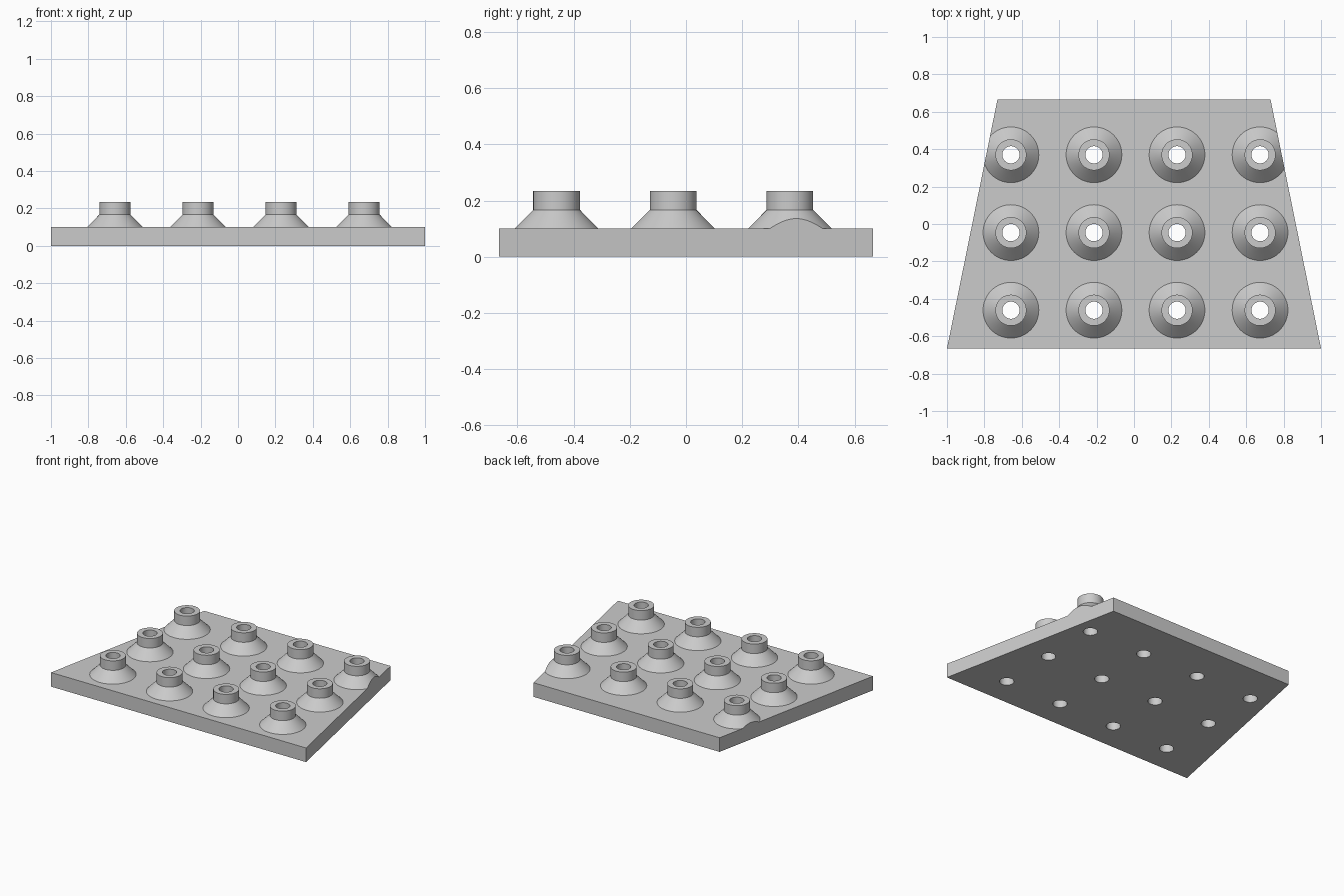
import bpy, bmesh, math

if "Cube" in bpy.data.objects:
    bpy.data.objects.remove(bpy.data.objects["Cube"])

SEG = 64
XS = [-0.658, -0.214, 0.23, 0.674]
YS = [-0.461, -0.046, 0.37]

grey = bpy.data.materials.new("plain grey")
grey.diffuse_color = (0.6, 0.6, 0.6, 1)
grey.use_nodes = True
grey.node_tree.nodes["Principled BSDF"].inputs["Base Color"].default_value = grey.diffuse_color


def make_object(name, bm):
    bmesh.ops.recalc_face_normals(bm, faces=bm.faces)
    me = bpy.data.meshes.new(name)
    bm.to_mesh(me)
    bm.free()
    me.materials.append(grey)
    ob = bpy.data.objects.new(name, me)
    bpy.context.collection.objects.link(ob)
    return ob


def prism(name, outline, z0, z1):
    bm = bmesh.new()
    face = bm.faces.new([bm.verts.new((x, y, z0)) for x, y in outline])
    ext = bmesh.ops.extrude_face_region(bm, geom=[face])["geom"]
    for v in ext:
        if isinstance(v, bmesh.types.BMVert):
            v.co.z = z1
    return make_object(name, bm)


def turned_grid(name, profile):
    """Solid turned from (radius, z) rings, repeated on the 4 x 3 grid."""
    bm = bmesh.new()
    for cx in XS:
        for cy in YS:
            rings = []
            for r, z in profile:
                rings.append([bm.verts.new((cx + r * math.cos(2 * math.pi * i / SEG),
                                            cy + r * math.sin(2 * math.pi * i / SEG), z))
                              for i in range(SEG)])
            for a, b in zip(rings, rings[1:]):
                for i in range(SEG):
                    j = (i + 1) % SEG
                    bm.faces.new((a[i], a[j], b[j], b[i]))
            bm.faces.new(rings[0][::-1])
            bm.faces.new(rings[-1])
    return make_object(name, bm)


def boolean(ob, tool, op):
    tool.hide_render = True
    m = ob.modifiers.new(op.lower(), 'BOOLEAN')
    m.operation = op
    m.solver = 'EXACT'
    m.object = tool


# oversized slab, later trimmed to the tapered outline
plate = prism("nozzle_plate", [(-1.3, -1), (1.3, -1), (1.3, 1), (-1.3, 1)], 0, 0.1)
# conical bosses with short necks, sunk slightly into the slab
bosses = turned_grid("bosses", [(0.149, 0.05), (0.149, 0.1), (0.083, 0.167), (0.083, 0.234)])
# through holes
holes = turned_grid("hole_cutters", [(0.046, -0.1), (0.046, 0.4)])
# tapered outline that also trims the outer cones
trim = prism("outline_trim", [(-1, -0.666), (1, -0.666), (0.73, 0.666), (-0.73, 0.666)], -0.2, 0.5)

boolean(plate, bosses, 'UNION')
boolean(plate, holes, 'DIFFERENCE')
boolean(plate, trim, 'INTERSECT')

# bake the result and remove the helpers
dg = bpy.context.evaluated_depsgraph_get()
mesh = bpy.data.meshes.new_from_object(plate.evaluated_get(dg))
plate.modifiers.clear()
plate.data = mesh
mesh.materials.clear()
mesh.materials.append(grey)
for p in mesh.polygons:
    p.material_index = 0
for ob in (bosses, holes, trim):
    bpy.data.objects.remove(ob)

bpy.context.view_layer.objects.active = plate
plate.select_set(True)
bpy.ops.object.shade_smooth_by_angle(angle=math.radians(30))
